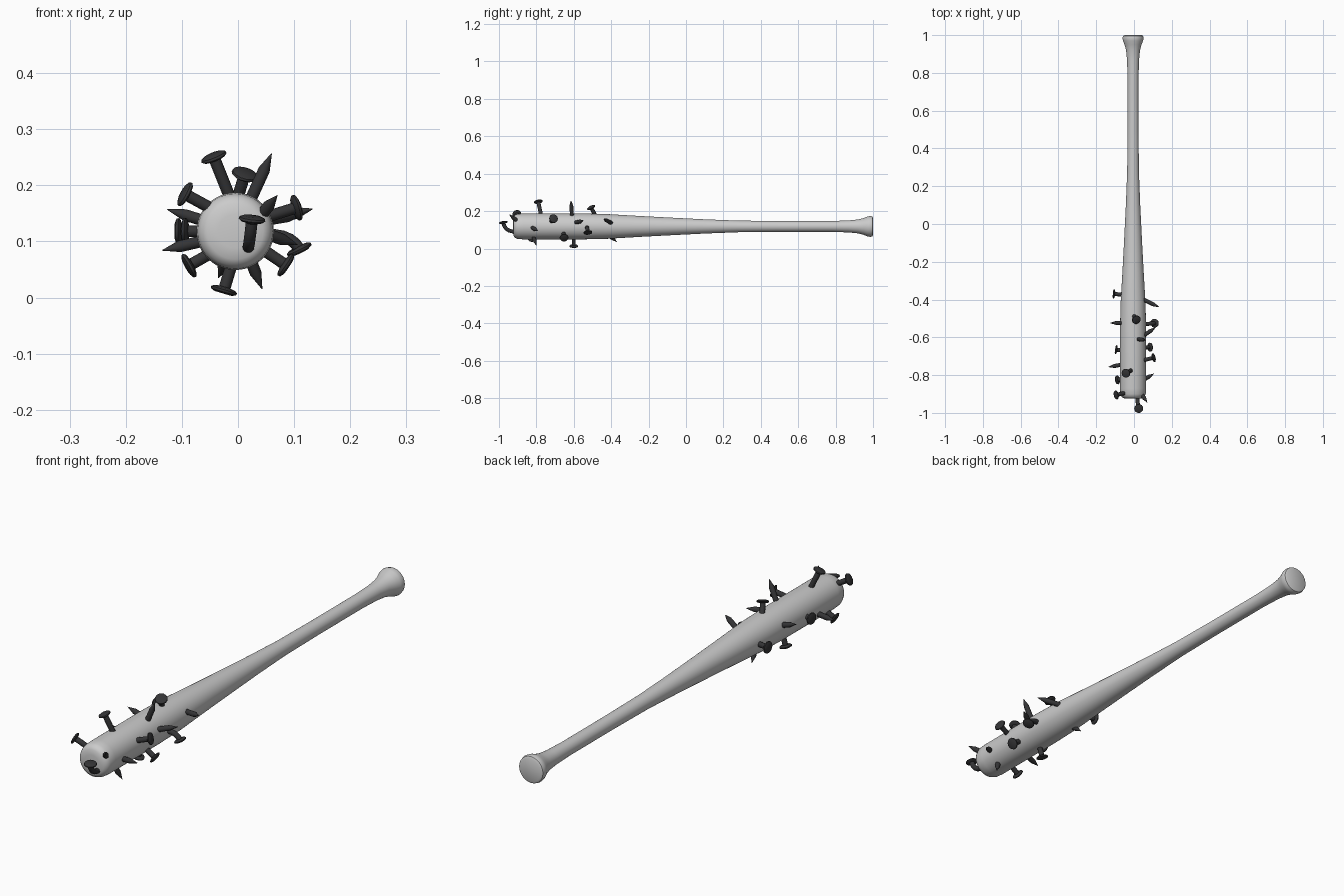
import bpy, bmesh, math
from mathutils import Vector

if "Cube" in bpy.data.objects:
    bpy.data.objects.remove(bpy.data.objects["Cube"])

AX, AZ = -0.005, 0.118   # bat axis


def sweep(name, path, radii, sides, mat=None):
    """Closed tube of varying radius along a path."""
    bm = bmesh.new()
    pts = [Vector(p) for p in path]
    rings = []
    n = len(pts)
    d = (pts[1] - pts[0]).normalized()
    for i, p in enumerate(pts):
        t = pts[min(i + 1, n - 1)] - pts[max(i - 1, 0)]
        if t.length > 1e-5:
            d = t.normalized()
        ref = Vector((0, 0, 1)) if abs(d.z) < 0.8 else Vector((0, 1, 0))
        u = d.cross(ref).normalized()
        v = d.cross(u)
        rings.append([bm.verts.new(p + radii[i] * (
            u * math.cos(2 * math.pi * k / sides) + v * math.sin(2 * math.pi * k / sides)))
            for k in range(sides)])
    for a, b in zip(rings, rings[1:]):
        for k in range(sides):
            j = (k + 1) % sides
            bm.faces.new((a[k], a[j], b[j], b[k]))
    bm.faces.new(rings[0])
    bm.faces.new(rings[-1])
    bmesh.ops.recalc_face_normals(bm, faces=bm.faces)
    me = bpy.data.meshes.new(name)
    bm.to_mesh(me)
    bm.free()
    ob = bpy.data.objects.new(name, me)
    bpy.context.collection.objects.link(ob)
    if mat:
        me.materials.append(mat)
    bpy.ops.object.select_all(action='DESELECT')
    bpy.context.view_layer.objects.active = ob
    ob.select_set(True)
    bpy.ops.object.shade_smooth_by_angle(angle=math.radians(40))
    return ob


# Bat: turned profile of (y, radius), ending in the knob
profile = [(-0.925, 0.03), (-0.922, 0.05), (-0.915, 0.061), (-0.90, 0.067),
           (-0.87, 0.069), (-0.55, 0.069), (-0.42, 0.066), (-0.25, 0.056),
           (-0.1, 0.048), (0.1, 0.038), (0.28, 0.031), (0.5, 0.029),
           (0.78, 0.029), (0.87, 0.032), (0.92, 0.037), (0.95, 0.045),
           (0.97, 0.053), (0.985, 0.056), (0.996, 0.053), (1.0, 0.045)]
sweep("bat", [(AX, y, AZ) for y, r in profile], [r for y, r in profile], 48)

iron = bpy.data.materials.new("dark_iron")
iron.diffuse_color = (0.035, 0.035, 0.037, 1)
iron.use_nodes = True
iron.node_tree.nodes["Principled BSDF"].inputs["Base Color"].default_value = iron.diffuse_color
R = 0.0105


def nail(name, base, end, headed, bend=None):
    """Nail from inside the wood to its outer end: flat head or sharp point."""
    base, end = Vector(base), Vector(end)
    if bend:
        m = Vector(bend)
        shaft = [base * (1 - t) ** 2 + m * 2 * t * (1 - t) + end * t * t
                 for t in (0, .2, .4, .6, .8, .95)]
        d = (end - m).normalized()
    else:
        d = (end - base).normalized()
        shaft = [base - d * 0.025]
    if headed:
        path = shaft + [end - d * .006, end - d * .004, end - d * .001, end + d * .003, end + d * .006]
        rad = [R] * len(shaft) + [R, 0.02, 0.024, 0.023, 0.016]
    else:
        path = shaft + [end - d * 0.032, end]
        rad = [R] * len(shaft) + [R, 0.0006]
    sweep(name, path, rad, 14, iron)


# Headed nails: where they leave the wood, head centre
heads = [((-.055, -.375, .118), (-.106, -.37, .118)),
         ((0, -.487, .18), (.012, -.507, .219)),
         ((.045, -.655, .085), (.085, -.652, .058)),
         ((-.06, -.67, .118), (-.094, -.665, .118)),
         ((-.015, -.775, .18), (-.043, -.79, .25)),
         ((-.05, -.82, .078), (-.087, -.825, .057)),
         ((-.05, -.895, .16), (-.094, -.905, .184)),
         ((.055, -.72, .145), (.104, -.708, .16)),
         ((-.014, -.6, .05), (-.025, -.6, .013))]
for i, (a, b) in enumerate(heads):
    nail(f"headed_nail_{i + 1}", a, b, True)

# Nails driven through, point outward
tips = [((.05, -.40, .137), (.133, -.44, .158)),
        ((-.065, -.524, .138), (-.126, -.524, .157)),
        ((.06, -.585, .14), (.115, -.547, .149)),
        ((.025, -.61, .18), (.06, -.615, .257)),
        ((-.065, -.745, .1), (-.135, -.757, .084)),
        ((.06, -.82, .11), (.106, -.792, .094)),
        ((.025, -.815, .06), (.043, -.80, .015)),
        ((-.022, -.405, .065), (-.035, -.37, .035)),
        ((.04, -.90, .145), (.07, -.945, .182))]
for i, (a, b) in enumerate(tips):
    nail(f"pointed_nail_{i + 1}", a, b, False)

# Bent nails
nail("bent_nail_front", (.018, -.90, .09), (.025, -.977, .139), True, (.019, -.968, .085))
nail("bent_nail_side", (.045, -.53, .112), (.109, -.525, .086), True, (.095, -.528, .115))
